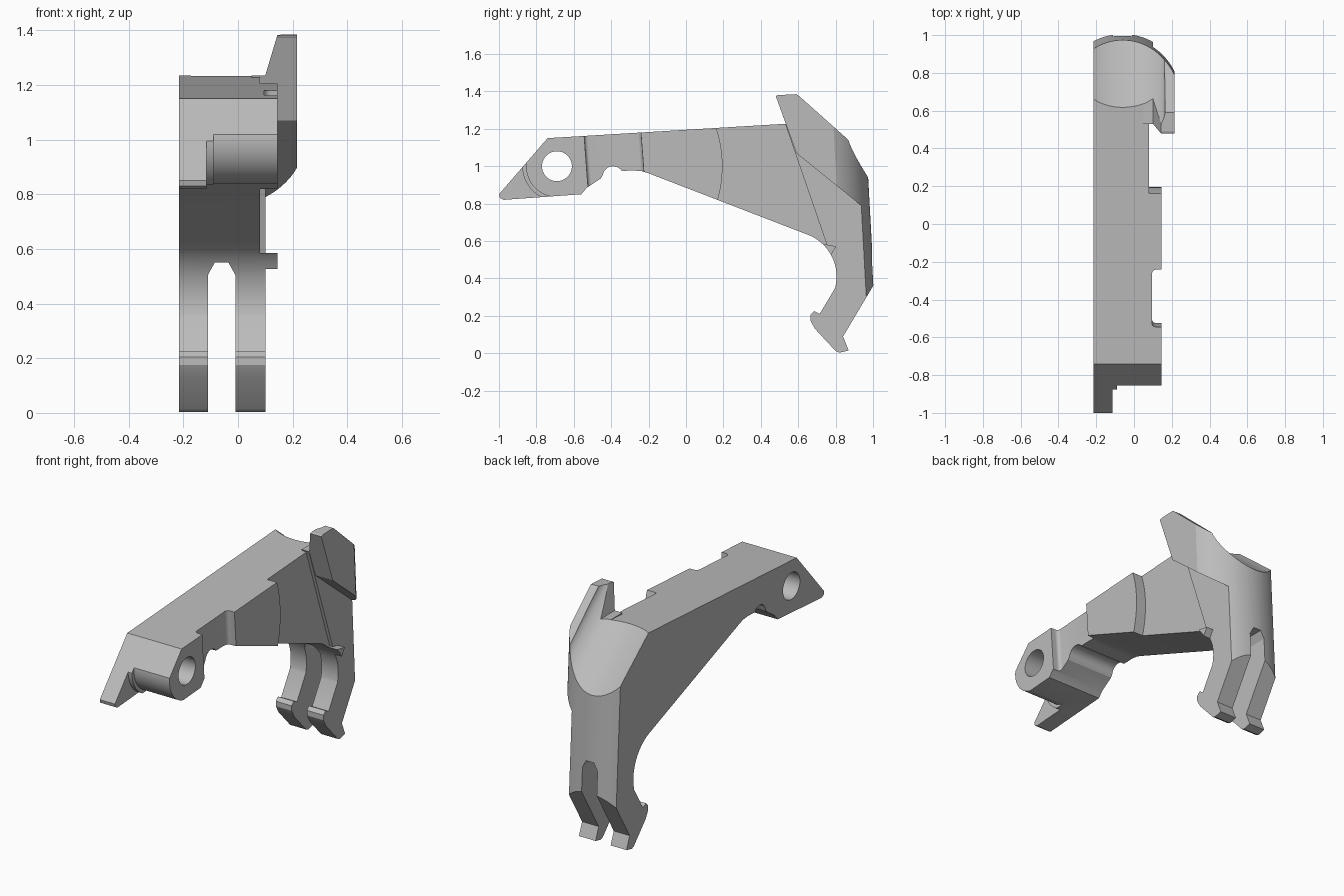
import bpy, bmesh
from math import sin, cos, radians, sqrt

cube = bpy.data.objects.get("Cube")
if cube:
    bpy.data.objects.remove(cube, do_unlink=True)

grey = bpy.data.materials.new("plain grey")
grey.use_nodes = True
COLOUR = (0.5, 0.5, 0.5, 1)
grey.diffuse_color = COLOUR
grey.node_tree.nodes["Principled BSDF"].inputs["Base Color"].default_value = COLOUR


def arc(cx, cy, r, start, end, n=16):
    angles = [radians(start + (end - start) * i / n) for i in range(n + 1)]
    return [(cx + r * cos(a), cy + r * sin(a)) for a in angles]


def prism(name, pts, lo, hi, axis="X", shear=0, ref=0):
    """Extrude an outline along an axis; shear slides it in y as z grows."""
    bm = bmesh.new()
    place = {
        "X": lambda a, b, h: (h, a, b),
        "Y": lambda a, b, h: (a, h, b),
        "Z": lambda a, b, h: (a, b + shear * (h - ref), h),
    }[axis]
    ends = [[bm.verts.new(place(a, b, h)) for a, b in pts] for h in (lo, hi)]
    bm.faces.new(ends[0])
    bm.faces.new(ends[1])
    for i in range(len(pts)):
        j = (i + 1) % len(pts)
        bm.faces.new((ends[0][i], ends[0][j], ends[1][j], ends[1][i]))
    bmesh.ops.recalc_face_normals(bm, faces=bm.faces[:])
    mesh = bpy.data.meshes.new(name)
    bm.to_mesh(mesh)
    bm.free()
    mesh.materials.append(grey)
    obj = bpy.data.objects.new(name, mesh)
    bpy.context.collection.objects.link(obj)
    return obj


def combine(target, tool, operation="DIFFERENCE"):
    mod = target.modifiers.new(operation.lower(), "BOOLEAN")
    mod.operation = operation
    mod.solver = "EXACT"
    mod.object = tool
    bpy.context.view_layer.objects.active = target
    bpy.ops.object.modifier_apply(modifier=mod.name)
    bpy.data.objects.remove(tool, do_unlink=True)


LEFT = -0.215
inner_curve = arc(0.565, 0.41, 0.24, 66, -15, 24)

# Long arm: side outline with the scalloped underside
arm = prism("lever_arm", [
    (-0.74, 1.15), (-1, 0.85), (-0.995, 0.83), (-0.975, 0.82),
    (-0.56, 0.85), (-0.53, 0.885), (-0.455, 0.935),
    *arc(-0.39, 0.945, 0.055, 170, 35, 14),
    (-0.335, 0.975), (-0.28, 0.977), (-0.235, 0.973), (-0.2, 0.962),
    *inner_curve[:12], (0.82, 0.6), (0.65, 1.234)], LEFT, 0.145)

# Rounded hub beside the front claw, with a stepped fillet
for x, r in ((-0.115, 0.185), (-0.09, 0.165)):
    combine(arm, prism("nose_cutter", [
        (-1.1, 0.7), (-0.69, 0.7), *arc(-0.69, 1, r, 270, 173, 24),
        (-1.1, 1.02)], x, 0.3))

# Pivot hole
combine(arm, prism("hole_cutter", arc(-0.69, 1, 0.08, 0, 350, 35), -0.4, 0.4))

# Side relief with rounded corners, and the thinner rear of the arm
combine(arm, prism("relief_cutter", [
    (0.3, -0.54), (0.12, -0.54), *arc(0.115, -0.52, 0.02, 270, 180, 6),
    *arc(0.12, -0.26, 0.025, 180, 90, 6), (0.3, -0.235)],
    0.7, 1.4, "Z", -0.075, 1.1))
combine(arm, prism("step_cutter", [
    *arc(-0.455, 1, 0.65, -28, 28, 20), (1.2, 1.4), (1.2, 0.5)], 0.08, 0.3))

# Rear column ending in the hooked foot
column = prism("rear_column", [
    (0.53, 1.2265), (0.76, 0.56), *inner_curve[10:],
    (0.715, 0.21), (0.685, 0.225), (0.665, 0.205), (0.665, 0.175),
    (0.69, 0.13), (0.8, 0.012), (0.82, 0.003), (0.87, 0.015),
    (0.84, 0.09), (1.06, 0.46), (1.06, 1.2585)], LEFT, 0.1)

# Raised side fin with a sloping inner face
fin = prism("side_fin", [
    (0.48, 1.375), (0.49, 1.38), (0.59, 1.385), (0.605, 1.375),
    (1.06, 0.97), (1.06, 0.69), (0.59, 1.07)], 0.05, 0.215)
combine(fin, prism("taper_cutter", [
    (-0.1, 1.235), (0.1, 1.235), (0.16, 1.435), (-0.1, 1.435)],
    0, 1.5, "Y"))
combine(column, fin, "UNION")

# Rounded back of the column
combine(column, prism("back_round", [
    *arc(-0.06, 0.668, 0.307, 160, 20, 48), (0.24, -0.5), (-0.36, -0.5)],
    -0.2, 1.6, "Z", -0.055, 0.92), "INTERSECT")

combine(arm, column, "UNION")

# Sloping scoop behind the arm top
scoop = []
for i in range(33):
    t = radians(180 + 180 * i / 32)
    scoop.append((-0.06 + 0.225 * cos(t), 0.79 + 0.17 * sin(t)))
combine(arm, prism("scoop_cutter", scoop + [(0.165, 2), (-0.285, 2)],
                   0.6, 1.6, "Z", -1 / 0.82, 1.23))

# Slot splitting the foot into two prongs
combine(arm, prism("slot_cutter", [
    (-0.11, -0.1), (-0.01, -0.1), (-0.01, 0.505), (-0.035, 0.55),
    (-0.085, 0.55), (-0.11, 0.505)], 0.5, 1.3, "Y"))

bpy.ops.object.select_all(action="DESELECT")
arm.select_set(True)
bpy.context.view_layer.objects.active = arm
bpy.ops.object.shade_smooth_by_angle(angle=radians(20))
